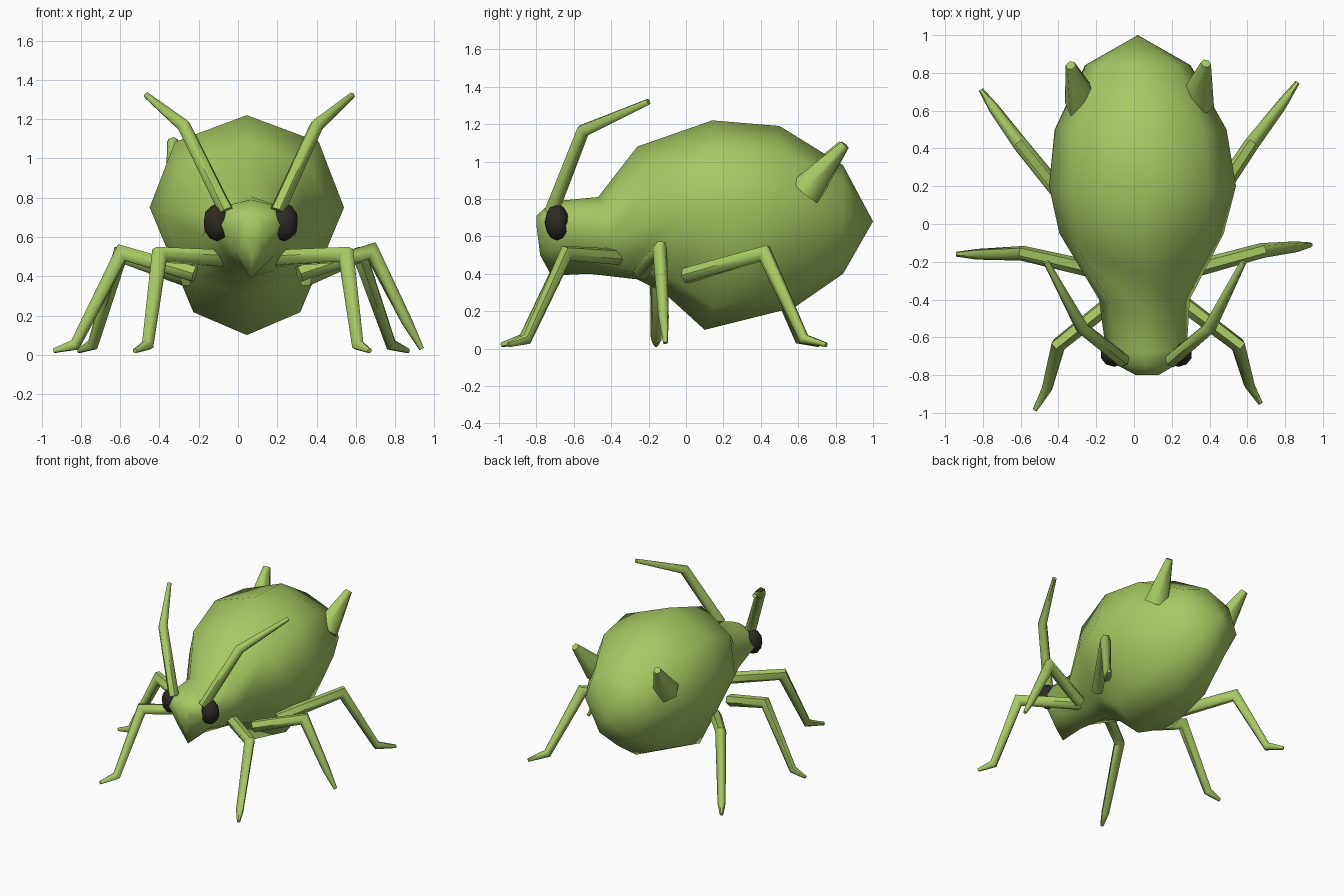
import bpy, bmesh, math
from mathutils import Vector as V

if "Cube" in bpy.data.objects:
    bpy.data.objects.remove(bpy.data.objects["Cube"])


def material(name, rgb):
    m = bpy.data.materials.new(name)
    m.diffuse_color = (*rgb, 1)
    m.use_nodes = True
    m.node_tree.nodes["Principled BSDF"].inputs["Base Color"].default_value = m.diffuse_color
    return m


green = material("leaf green", (0.39, 0.58, 0.125))
black = material("eye black", (0.026, 0.023, 0.016))


def finish(name, bm, mat, angle=180):
    bmesh.ops.recalc_face_normals(bm, faces=bm.faces)
    me = bpy.data.meshes.new(name)
    bm.to_mesh(me)
    bm.free()
    ob = bpy.data.objects.new(name, me)
    bpy.context.collection.objects.link(ob)
    me.materials.append(mat)
    bpy.ops.object.select_all(action='DESELECT')
    ob.select_set(True)
    bpy.context.view_layer.objects.active = ob
    bpy.ops.object.shade_smooth_by_angle(angle=math.radians(angle))
    return ob


def loft(name, rings, mat, angle=180):
    bm = bmesh.new()
    rows = [[bm.verts.new(p) for p in r] for r in rings]
    n = len(rows[0])
    for a, b in zip(rows, rows[1:]):
        for i in range(n):
            j = (i + 1) % n
            bm.faces.new((a[i], a[j], b[j], b[i]))
    bm.faces.new(rows[0])
    bm.faces.new(rows[-1])
    bmesh.ops.remove_doubles(bm, verts=bm.verts, dist=0.0005)
    return finish(name, bm, mat, angle)


def tube(name, pts, radii, sides=6):
    """Mitred tapering limb, bent in the plane of its first three points."""
    pts = [V(p) for p in pts]
    dirs = [(b - a).normalized() for a, b in zip(pts, pts[1:])]
    ref = dirs[0].cross(dirs[1]) if len(dirs) > 1 else dirs[0].orthogonal()
    rings = []
    for i, (p, r) in enumerate(zip(pts, radii)):
        a, b = dirs[max(i - 1, 0)], dirs[min(i, len(dirs) - 1)]
        t = (a + b).normalized()
        u = (ref - t * ref.dot(t)).normalized()
        w = t.cross(u) / max(t.dot(b), 0.6)
        ring = []
        for k in range(sides):
            ang = math.tau * k / sides
            ring.append(p + u * r * math.cos(ang) + w * r * math.sin(ang))
        rings.append(ring)
    return loft(name, rings, green, 60)


def body_ring(yt, ym, yb, xc, hw, zt, zm, zb, low):
    """Eight-sided section: top, side and bottom points, with shoulders."""
    right = [(0.74, (yt + ym) / 2, zm + (zt - zm) * 0.71),
             (1, ym, zm),
             (0.55, (yb + ym) / 2, zm + (zb - zm) * low)]
    ring = [(xc, yt, zt)] + [(xc + hw * f, y, z) for f, y, z in right]
    ring += [(xc, yb, zb)] + [(xc - hw * f, y, z) for f, y, z in reversed(right)]
    return ring


# Body, from tail tip to face
loft("body_and_head", [body_ring(*r) for r in (
    (1.0, 1.0, 1.0, 0.02, 0, 0.68, 0.68, 0.68, 0.8),
    (0.84, 0.84, 0.84, 0.02, 0.28, 0.98, 0.70, 0.40, 0.8),
    (0.50, 0.50, 0.58, 0.035, 0.455, 1.19, 0.73, 0.22, 0.8),
    (0.14, 0.20, 0.10, 0.045, 0.495, 1.22, 0.75, 0.10, 0.82),
    (-0.26, -0.05, -0.12, 0.04, 0.435, 1.08, 0.72, 0.30, 0.8),
    (-0.47, -0.40, -0.26, 0.055, 0.24, 0.81, 0.60, 0.37, 0.75),
    (-0.68, -0.66, -0.52, 0.065, 0.215, 0.79, 0.66, 0.40, 0.6),
    (-0.75, -0.75, -0.72, 0.065, 0.15, 0.755, 0.66, 0.39, 0.5),
    (-0.80, -0.80, -0.78, 0.07, 0.06, 0.71, 0.66, 0.50, 0.5))], green)

# Eyes
for side, x in (("left", -0.105), ("right", 0.235)):
    bm = bmesh.new()
    bmesh.ops.create_icosphere(bm, subdivisions=2, radius=1)
    for v in bm.verts:
        v.co = V((x + v.co.x * 0.073, -0.69 + v.co.y * 0.066, 0.675 + v.co.z * 0.097))
    finish(side + "_eye", bm, black)

# Antennae
ant = (0.04, 0.036, 0.017)
tube("left_antenna", [(-0.06, -0.72, 0.73), (-0.275, -0.55, 1.165), (-0.465, -0.20, 1.32)], ant)
tube("right_antenna", [(0.20, -0.72, 0.73), (0.40, -0.55, 1.165), (0.58, -0.20, 1.32)], ant)

# Legs: hip, knee, ankle, toe
legs = {
    "left_front_leg": [(-0.05, -0.36, 0.49), (-0.40, -0.64, 0.51), (-0.46, -0.87, 0.05), (-0.525, -0.985, 0.02)],
    "right_front_leg": [(0.18, -0.36, 0.49), (0.55, -0.64, 0.51), (0.61, -0.85, 0.05), (0.67, -0.95, 0.02)],
    "left_middle_leg": [(-0.22, -0.24, 0.41), (-0.59, -0.155, 0.52), (-0.83, -0.16, 0.05), (-0.94, -0.16, 0.02)],
    "right_middle_leg": [(0.31, -0.24, 0.41), (0.68, -0.14, 0.53), (0.86, -0.12, 0.17), (0.935, -0.11, 0.03)],
    "left_hind_leg": [(-0.26, 0.0, 0.39), (-0.60, 0.42, 0.51), (-0.74, 0.61, 0.05), (-0.81, 0.71, 0.02)],
    "right_hind_leg": [(0.34, 0.0, 0.39), (0.62, 0.42, 0.51), (0.78, 0.63, 0.05), (0.865, 0.75, 0.02)],
}
for name, pts in legs.items():
    tube(name, pts, (0.045, 0.04, 0.029, 0.013))

# Tail horns
tube("left_tail_horn", [(-0.27, 0.64, 0.84), (-0.335, 0.84, 1.09)], (0.10, 0.028))
tube("right_tail_horn", [(0.325, 0.64, 0.84), (0.38, 0.85, 1.09)], (0.10, 0.028))
